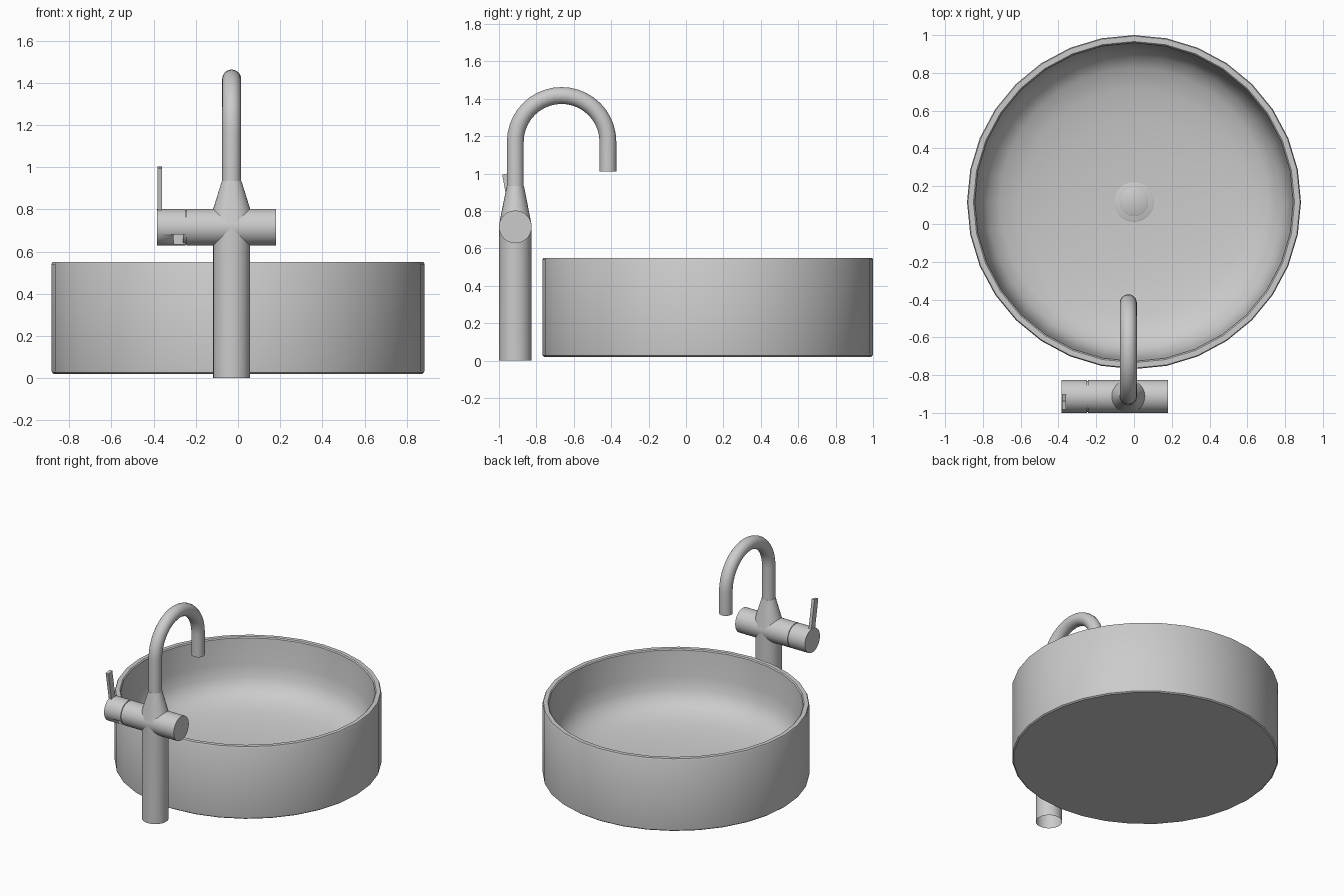
import bpy, bmesh, math
from mathutils import Vector, Matrix

if "Cube" in bpy.data.objects:
    bpy.data.objects.remove(bpy.data.objects["Cube"])

grey = bpy.data.materials.new("plain_grey")
grey.diffuse_color = (0.6, 0.6, 0.6, 1)
grey.use_nodes = True
grey.node_tree.nodes["Principled BSDF"].inputs["Base Color"].default_value = grey.diffuse_color

FX, FY, R = -0.03, -0.9125, 0.0875   # tap axis and body radius
HZ = 0.715                           # height of the horizontal body
TAU = 2 * math.pi


def finish(name, bm, loc=(0, 0, 0), angle=35, fix=True):
    if fix:
        bmesh.ops.recalc_face_normals(bm, faces=bm.faces)
    me = bpy.data.meshes.new(name)
    bm.to_mesh(me)
    bm.free()
    ob = bpy.data.objects.new(name, me)
    bpy.context.collection.objects.link(ob)
    ob.location = loc
    me.materials.append(grey)
    bpy.ops.object.select_all(action='DESELECT')
    ob.select_set(True)
    bpy.context.view_layer.objects.active = ob
    bpy.ops.object.shade_smooth_by_angle(angle=math.radians(angle))
    return ob


def skin(rings, cap_start=True, cap_end=True):
    """Join a list of equal-sized point rings into a tube."""
    bm = bmesh.new()
    vs = [[bm.verts.new(p) for p in ring] for ring in rings]
    n = len(vs[0])
    for a, b in zip(vs, vs[1:]):
        for i in range(n):
            j = (i + 1) % n
            bm.faces.new((a[i], a[j], b[j], b[i]))
    if cap_start:
        bm.faces.new(vs[0][::-1])
    if cap_end:
        bm.faces.new(vs[-1])
    return bm


def circle(r, z, n=32, saddle=0):
    """Ring round z; saddle bends it onto the horizontal cylinder."""
    pts = []
    for i in range(n):
        a = TAU * i / n
        pts.append((r * math.cos(a), r * math.sin(a), z + saddle * abs(math.cos(a))))
    return pts


def lathe(name, profile, loc, n=32, axis='Z', **caps):
    bm = skin([circle(r, z, n) for r, z in profile], **caps)
    if axis == 'X':
        bmesh.ops.rotate(bm, verts=bm.verts, matrix=Matrix.Rotation(math.pi / 2, 3, 'Y'))
    return finish(name, bm, loc)


def block(name, size, loc, tilt=0):
    bm = bmesh.new()
    bmesh.ops.create_cube(bm, size=1)
    bmesh.ops.scale(bm, verts=bm.verts, vec=size)
    bmesh.ops.rotate(bm, verts=bm.verts, matrix=Matrix.Rotation(tilt, 3, 'X'))
    return finish(name, bm, loc)


# Basin: flat base, upright wall, narrow rim, rounded bowl
lathe("basin", [(0.873, 0.02), (0.882, 0.027), (0.884, 0.04), (0.884, 0.54), (0.879, 0.55),
                (0.850, 0.55), (0.843, 0.543), (0.828, 0.36), (0.812, 0.27), (0.775, 0.205),
                (0.71, 0.16), (0.60, 0.128), (0.45, 0.106), (0.28, 0.092), (0.10, 0.085)],
      (0, 0.116, 0))

# Drain: flange and plug
lathe("drain_flange", [(0.105, 0.075), (0.105, 0.090), (0.098, 0.093)], (0, 0.116, 0))
lathe("drain_plug", [(0.075, 0.08), (0.075, 0.097), (0.070, 0.100)], (0, 0.116, 0))

# Tap column, open underneath, mitred into the horizontal body
finish("tap_column", skin([circle(R, 0), circle(R, HZ, saddle=-R)], False, False), (FX, FY, 0))

# Tapered neck rising from the horizontal body
finish("tap_neck", skin([circle(R, HZ, saddle=R), circle(0.046, 0.935)], False, True), (FX, FY, 0))

# Horizontal body, groove and turning hub
lathe("tap_body", [(R, -0.243), (R, 0.18)], (0, FY, HZ), axis='X')
lathe("hub_groove", [(R - 0.006, -0.26), (R - 0.006, -0.23)], (0, FY, HZ), axis='X')
hub = lathe("handle_hub", [(R, -0.383), (R, -0.249)], (0, FY, HZ), axis='X')

# Small notch low on the front of the hub
cutter = block("notch_cutter", (0.07, 0.10, 0.10), (-0.27, -0.995, 0.63))
cutter.hide_render = True
cutter.hide_viewport = True
cutter.display_type = 'WIRE'
cut = hub.modifiers.new("notch", 'BOOLEAN')
cut.operation = 'DIFFERENCE'
cut.solver = 'EXACT'
cut.object = cutter

# Lever leaning to the front
block("lever", (0.022, 0.045, 0.25), (-0.371, -0.938, 0.876), tilt=0.18)

# Spout: swept pipe, straight up, half circle, short drop
arc_r, arc_z = 0.2475, 1.17
path = [(0, 0.92)]
steps = 20
for k in range(steps + 1):
    a = math.pi * k / steps
    path.append((arc_r - arc_r * math.cos(a), arc_z + arc_r * math.sin(a)))
path.append((2 * arc_r, 1.01))
rings = []
for k, (y, z) in enumerate(path):
    a = math.pi * min(max(k - 1, 0), steps) / steps
    side = Vector((0, -math.cos(a), math.sin(a)))
    rings.append([Vector((0, y, z)) + 0.045 * (math.cos(TAU * i / 24) * Vector((1, 0, 0))
                  + math.sin(TAU * i / 24) * side) for i in range(24)])
finish("spout", skin(rings), (FX, FY, 0))
